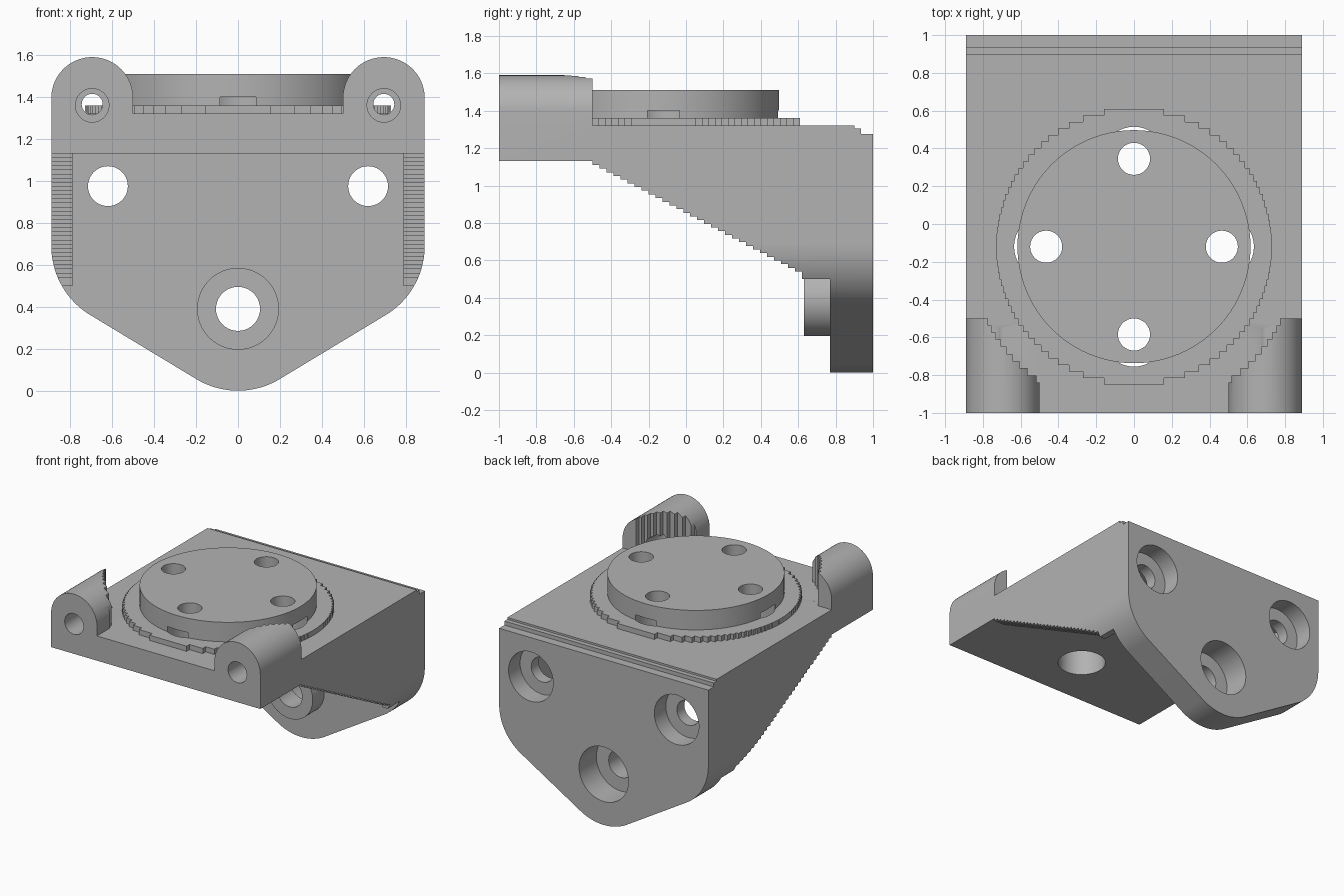
import bpy
import bmesh
import math
from mathutils import Matrix, Vector

cube = bpy.data.objects.get("Cube")
if cube:
    bpy.data.objects.remove(cube)

grey = bpy.data.materials.new("plain_grey")
grey.use_nodes = True
grey.diffuse_color = (0.45, 0.45, 0.45, 1)
grey.node_tree.nodes["Principled BSDF"].inputs["Base Color"].default_value = (0.45, 0.45, 0.45, 1)

# Maps (u, v, depth) of a profile to x, y, z for each extrusion axis
AXES = {"X": lambda u, v, d: (d, u, v),
        "Y": lambda u, v, d: (u, d, v),
        "Z": lambda u, v, d: (u, v, d)}


def prism(name, outline, axis, start, end):
    """Extrude a closed 2D outline along an axis."""
    bm = bmesh.new()
    low = [bm.verts.new(AXES[axis](u, v, start)) for u, v in outline]
    high = [bm.verts.new(AXES[axis](u, v, end)) for u, v in outline]
    bm.faces.new(low)
    bm.faces.new(high)
    for i in range(len(low)):
        j = (i + 1) % len(low)
        bm.faces.new((low[i], low[j], high[j], high[i]))
    bmesh.ops.recalc_face_normals(bm, faces=bm.faces)
    mesh = bpy.data.meshes.new(name)
    bm.to_mesh(mesh)
    bm.free()
    mesh.materials.append(grey)
    obj = bpy.data.objects.new(name, mesh)
    bpy.context.collection.objects.link(obj)
    return obj


def arc(cx, cy, r, a0, a1, n=20):
    angles = [math.radians(a0 + (a1 - a0) * i / n) for i in range(n + 1)]
    return [(cx + r * math.cos(a), cy + r * math.sin(a)) for a in angles]


def circle(cx, cy, r, n=64):
    return arc(cx, cy, r, 0, 360, n)[:-1]


def stepped_circle(cx, cy, r, rows):
    """Circle whose edge is a staircase of equal rows."""
    h = 2 * r / rows
    right = []
    for i in range(rows):
        y = -r + i * h
        x = math.sqrt(r * r - (y + h / 2) ** 2)
        right += [(x, y), (x, y + h)]
    left = [(-x, y) for x, y in reversed(right)]
    return [(cx + x, cy + y) for x, y in right + left]


def boolean(obj, tool, operation="DIFFERENCE"):
    mod = obj.modifiers.new("cut", "BOOLEAN")
    mod.operation = operation
    mod.solver = "EXACT"
    mod.object = tool
    bpy.context.view_layer.objects.active = obj
    bpy.ops.object.modifier_apply(modifier=mod.name)


def cut(targets, tool):
    for obj in targets:
        boolean(obj, tool)
    bpy.data.objects.remove(tool)


# Bracket side shape: ears, slab, stair-edged gussets and back plate
STEPS = 30
stairs = []
for i in range(STEPS):
    z = 1.11 - 0.57 * i / (STEPS - 1)
    stairs += [(-0.5 + 1.12 * i / STEPS, z), (-0.5 + 1.12 * (i + 1) / STEPS, z)]
side = [(-1, 1.13), (-0.5, 1.13)] + stairs + [
    (0.62, 0.5), (0.77, 0.5), (0.77, -0.1), (1, -0.1), (1, 1.275), (0.935, 1.275),
    (0.935, 1.305), (0.9, 1.305), (0.9, 1.32), (-0.5, 1.32), (-0.5, 1.7), (-1, 1.7)]
bracket = prism("bracket_body", side, "X", -1.2, 1.2)

# Bracket front shape: rounded bottom corners and two round-topped ears
half = (arc(0, 0.385, 0.385, -90, -60) + arc(0.505, 0.69, 0.385, -60, 0)
        + arc(0.695, 1.395, 0.195, 0, 180, 32) + [(0.5, 1.32)])
front = half + [(-x, z) for x, z in reversed(half[1:])]
outline = prism("outline_tool", front, "Y", -1.2, 1.2)
boolean(bracket, outline, "INTERSECT")
bpy.data.objects.remove(outline)

# Hollow between the gussets
cavity = [(-0.79, -0.3), (0.79, -0.3), (0.79, 1.13), (-0.79, 1.13)]
cut([bracket], prism("cavity_tool", cavity, "Y", -1.3, 0.77))

# Clearance around the disc, cut out of the ears
CY = -0.12
cut([bracket], prism("clearance_tool", stepped_circle(0, CY, 0.87, 46), "Z", 1.32, 1.8))

# Raised ring, disc and lower boss
ring = prism("raised_ring", stepped_circle(0, CY, 0.73, 42), "Z", 1.32, 1.36)
disc = prism("mounting_disc", circle(0, CY, 0.617, 96), "Z", 1.36, 1.51)
boss = prism("lower_boss", circle(0, 0.39, 0.195), "Y", 0.63, 0.77)

# Four disc holes with wide recesses from below
for k in range(4):
    a = k * math.pi / 2
    x, y = 0.465 * math.cos(a), CY + 0.465 * math.sin(a)
    cut([bracket, ring, disc], prism("hole_tool", circle(x, y, 0.085, 32), "Z", 0.9, 1.7))
    cut([bracket, ring, disc], prism("recess_tool", circle(x, y, 0.17, 40), "Z", 1.0, 1.4))

# Back plate holes with recesses from behind
for x, z, r, wide, floor in ((-0.62, 0.975, 0.095, 0.19, 0.86),
                             (0.62, 0.975, 0.095, 0.19, 0.86),
                             (0, 0.39, 0.105, 0.21, 0.79)):
    cut([bracket, boss], prism("hole_tool", circle(x, z, r, 40), "Y", 0.5, 1.2))
    cut([bracket], prism("recess_tool", circle(x, z, wide, 48), "Y", floor, 1.2))

# Ear holes
for s in (-1, 1):
    cut([bracket], prism("hole_tool", circle(s * 0.695, 1.365, 0.05, 32), "Y", -1.2, -0.55))
    cut([bracket], prism("recess_tool", circle(s * 0.695, 1.36, 0.08, 32), "Y", -1.2, -0.8))

# Smooth round walls, keep edges sharp
bpy.ops.object.select_all(action="DESELECT")
for obj in (bracket, ring, disc, boss):
    obj.select_set(True)
bpy.context.view_layer.objects.active = bracket
bpy.ops.object.shade_smooth_by_angle(angle=math.radians(30))
